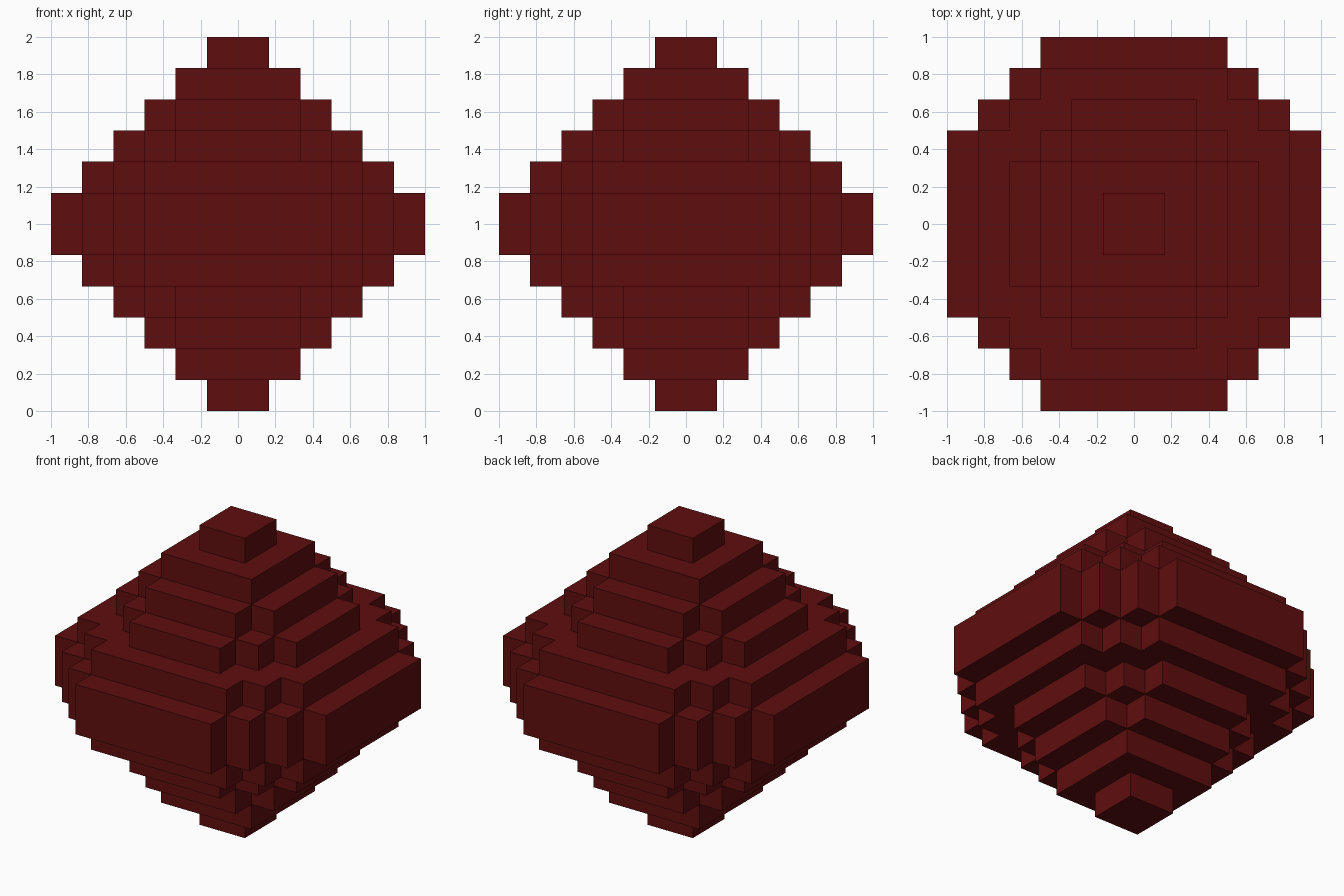
import bpy, bmesh

if "Cube" in bpy.data.objects:
    bpy.data.objects.remove(bpy.data.objects["Cube"])

U = 1 / 6  # edge length of one block

# Each layer is a union of centred rectangles (half-width, half-depth) in blocks,
# listed from the middle layer outwards to the tip
LAYERS = [
    [(6, 3), (5, 4), (4, 5), (3, 6)],
    [(5, 3), (4, 4), (3, 5)],
    [(4, 2), (3, 3), (2, 4)],
    [(3, 2), (2, 3)],
    [(2, 2)],
    [(1, 1)],
]


def filled_cells():
    cells = set()
    for level, rects in enumerate(LAYERS):
        for hx, hy in rects:
            for x in range(-hx, hx):
                for y in range(-hy, hy):
                    cells.add((x, y, 6 + level))   # upper half
                    cells.add((x, y, 5 - level))   # mirrored lower half
    return cells


def build_shell(name, cells, material):
    """Keep only the block faces that are open to the air."""
    bm = bmesh.new()
    verts = {}

    def vert(p):
        if p not in verts:
            verts[p] = bm.verts.new([c * U for c in p])
        return verts[p]

    for cell in cells:
        for axis in range(3):
            a, b = (axis + 1) % 3, (axis + 2) % 3
            for side in (0, 1):
                near = list(cell)
                near[axis] += 1 if side else -1
                if tuple(near) in cells:
                    continue
                ring = []
                for da, db in ((0, 0), (1, 0), (1, 1), (0, 1)):
                    p = list(cell)
                    p[axis] += side
                    p[a] += da
                    p[b] += db
                    ring.append(vert(tuple(p)))
                bm.faces.new(ring if side else ring[::-1])
    mesh = bpy.data.meshes.new(name)
    bm.to_mesh(mesh)
    bm.free()
    mesh.materials.append(material)
    obj = bpy.data.objects.new(name, mesh)
    bpy.context.collection.objects.link(obj)
    return obj


# Stepped block body
dark_red = bpy.data.materials.new("dark_red")
dark_red.diffuse_color = (0.115, 0.0042, 0.0045, 1)
dark_red.use_nodes = True
dark_red.node_tree.nodes["Principled BSDF"].inputs["Base Color"].default_value = dark_red.diffuse_color
build_shell("stepped_body", filled_cells(), dark_red)
